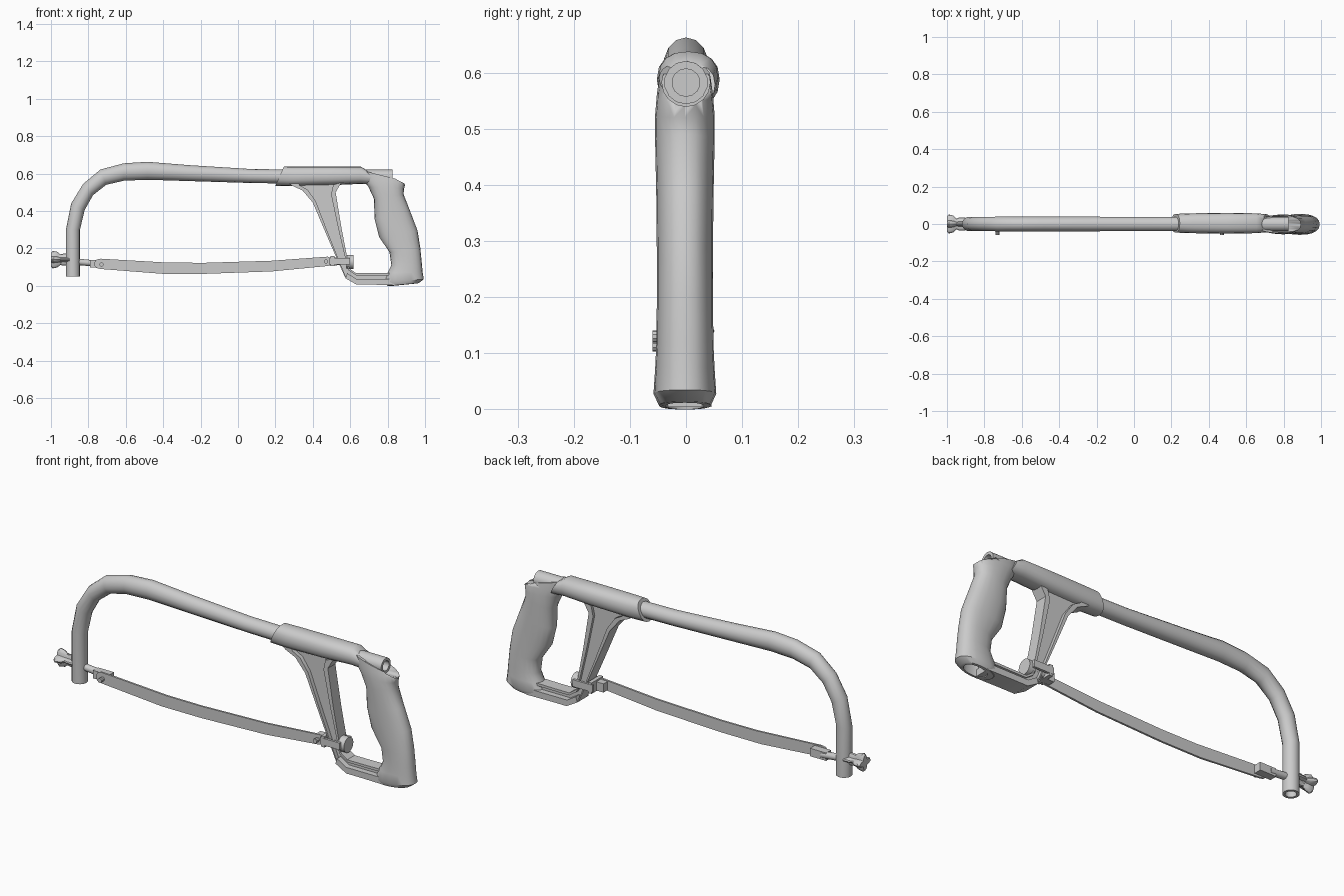
import bpy, bmesh, math
from mathutils import Vector

if "Cube" in bpy.data.objects:
    bpy.data.objects.remove(bpy.data.objects["Cube"])


def finish(name, bm, angle=35):
    bmesh.ops.recalc_face_normals(bm, faces=bm.faces)
    me = bpy.data.meshes.new(name)
    bm.to_mesh(me)
    bm.free()
    ob = bpy.data.objects.new(name, me)
    bpy.context.collection.objects.link(ob)
    bpy.ops.object.select_all(action='DESELECT')
    ob.select_set(True)
    bpy.context.view_layer.objects.active = ob
    bpy.ops.object.shade_smooth_by_angle(angle=math.radians(angle))
    return ob


def loft(name, sections, n=16, e=1.0, yc=0.0, lobes=0):
    """Each section is (x, z, x, z, half_y): two opposite rim points and a width."""
    bm = bmesh.new()
    rings = []
    for x1, z1, x2, z2, hy in sections:
        mid = Vector(((x1 + x2) / 2, yc, (z1 + z2) / 2))
        ax = Vector(((x2 - x1) / 2, 0, (z2 - z1) / 2))
        ring = []
        for i in range(n):
            a = 2 * math.pi * i / n
            k = 1 + (0.28 * math.cos(lobes * a) - 0.1 if lobes else 0)
            c = math.copysign(abs(math.cos(a)) ** e, math.cos(a)) * k
            s = math.copysign(abs(math.sin(a)) ** e, math.sin(a)) * k
            ring.append(bm.verts.new(mid + ax * c + Vector((0, hy * s, 0))))
        rings.append(ring)
    for r, q in zip(rings, rings[1:]):
        for i in range(n):
            j = (i + 1) % n
            bm.faces.new((r[i], r[j], q[j], q[i]))
    bm.faces.new(rings[0])
    bm.faces.new(rings[-1])
    return finish(name, bm)


def strip(name, a, b, y0, y1, f0=0.0, f1=1.0):
    """Plate between two matched outlines (or a slice of it), thick from y0 to y1."""
    bm = bmesh.new()
    rows = []
    for (ax, az), (bx, bz) in zip(a, b):
        p = [(ax + (bx - ax) * f, az + (bz - az) * f) for f in (f0, f1)]
        rows.append([bm.verts.new((x, y, z)) for (x, z), y in
                     ((p[0], y0), (p[1], y0), (p[1], y1), (p[0], y1))])
    for r, q in zip(rows, rows[1:]):
        for i in range(4):
            j = (i + 1) % 4
            bm.faces.new((r[i], r[j], q[j], q[i]))
    bm.faces.new(rows[0])
    bm.faces.new(rows[-1])
    return finish(name, bm)


def box(name, x0, x1, y0, y1, z0, z1):
    return strip(name, [(x0, z0), (x1, z0)], [(x0, z1), (x1, z1)], y0, y1)


def rod(name, x0, x1, z0, z1, r, n=16, yc=0.0):
    return loft(name, [(x0, z0 - r, x0, z0 + r, r), (x1, z1 - r, x1, z1 + r, r)], n, yc=yc)


# Bent hollow frame tube, bored at both ends
loft("frame_tube", [
    (-.908, .10, -.857, .10, .025), (-.908, .05, -.857, .05, .025),
    (-.92, .05, -.845, .05, .038), (-.92, .30, -.845, .30, .038),
    (-.892, .44, -.82, .405, .038), (-.828, .545, -.775, .485, .039),
    (-.735, .622, -.705, .54, .04), (-.61, .655, -.61, .562, .04),
    (-.485, .663, -.485, .567, .04), (-.26, .645, -.26, .56, .04),
    (.06, .625, .06, .55, .039), (.24, .622, .24, .547, .039),
    (.825, .621, .825, .544, .039), (.825, .607, .825, .558, .025),
    (.77, .607, .77, .558, .025)], n=14)

# Handle sleeve wrapped around the tube
loft("handle_sleeve", [
    (.245, .637, .20, .535, .05), (.32, .638, .28, .533, .053),
    (.50, .638, .50, .538, .056), (.655, .638, .655, .545, .053),
    (.69, .617, .73, .54, .048)], n=16, e=.85, yc=.004)

# Rear grip with a hollow base
grip = loft("rear_grip", [
    (.66, .618, .885, .562, .046), (.665, .575, .895, .548, .05),
    (.697, .53, .888, .52, .053), (.727, .465, .885, .49, .053),
    (.73, .36, .92, .40, .051), (.755, .26, .96, .295, .05),
    (.81, .18, .975, .20, .05), (.82, .11, .983, .12, .051),
    (.80, .07, .987, .075, .053), (.78, .02, .993, .035, .056),
    (.80, .0, .965, .014, .046), (.83, .0, .95, .012, .034),
    (.84, .07, .95, .07, .03)], n=20, e=.85, yc=-.002)
cutter = rod("groove_cutter", .74, 1.0, .583, .583, .043)
cutter.hide_render = True
bpy.context.view_layer.objects.active = grip
mod = grip.modifiers.new("groove", 'BOOLEAN')
mod.operation, mod.object, mod.solver = 'DIFFERENCE', cutter, 'EXACT'
bpy.ops.object.modifier_apply(modifier=mod.name)
bpy.data.objects.remove(cutter, do_unlink=True)

# Front strut and bottom bar: thin web with a flange on each edge
outer = [(.27, .55), (.29, .535), (.345, .51), (.40, .445), (.47, .28), (.535, .13),
         (.575, .04), (.635, .006), (.72, .006), (.86, .004)]
hole = [(.66, .56), (.60, .551), (.55, .547), (.522, .50), (.553, .31), (.586, .14),
        (.593, .095), (.63, .068), (.72, .068), (.86, .07)]
strip("strut_web", outer, hole, -.016, .016)
strip("strut_outer_flange", outer, hole, -.036, .036, 0, .13)
strip("strut_hole_flange", outer, hole, -.03, .03, .8, 1)
strip("bottom_flange", outer[6:], hole[6:], -.045, .045, 0, .5)

# Blade, hung on pins at both ends
top = [(-.767, .125), (-.757, .14), (-.735, .145), (-.375, .124), (-.18, .123),
       (.18, .134), (.48, .156), (.505, .145)]
bottom = [(-.767, .108), (-.757, .095), (-.735, .09), (-.40, .064), (-.18, .064),
          (.18, .077), (.48, .106), (.505, .116)]
strip("blade", top, bottom, -.036, -.026)
for name, x, z in (("front_blade_pin", -.73, .114), ("rear_blade_pin", .47, .13)):
    bpy.ops.mesh.primitive_cylinder_add(vertices=10, radius=.011, depth=.05,
                                        location=(x, -.035, z), rotation=(math.pi / 2, 0, 0))
    bpy.context.object.name = name

# Front tension screw, blade holder and lobed nut
rod("tension_screw", -.96, -.76, .138, .119, .017, 12)
box("front_blade_holder", -.79, -.70, -.027, .012, .098, .138)
loft("lobed_nut", [
    (-1, .108, -1, .172, .036), (-.99, .10, -.99, .18, .043),
    (-.965, .105, -.965, .175, .038), (-.95, .116, -.95, .164, .024),
    (-.935, .113, -.935, .167, .03), (-.90, .113, -.90, .167, .03)], n=32, lobes=4)

# Rear blade clamp straddling the strut
box("rear_blade_holder", .455, .53, -.027, .008, .108, .152)
for name, y in (("clamp_arm_front", -.041), ("clamp_arm_back", .041)):
    box(name, .49, .60, y - .006, y + .006, .115, .15)
box("clamp_plate", .495, .515, -.046, .046, .105, .16)
rod("clamp_bolt", .50, .58, .13, .13, .02)
rod("clamp_bolt_head", .58, .617, .128, .128, .038)
